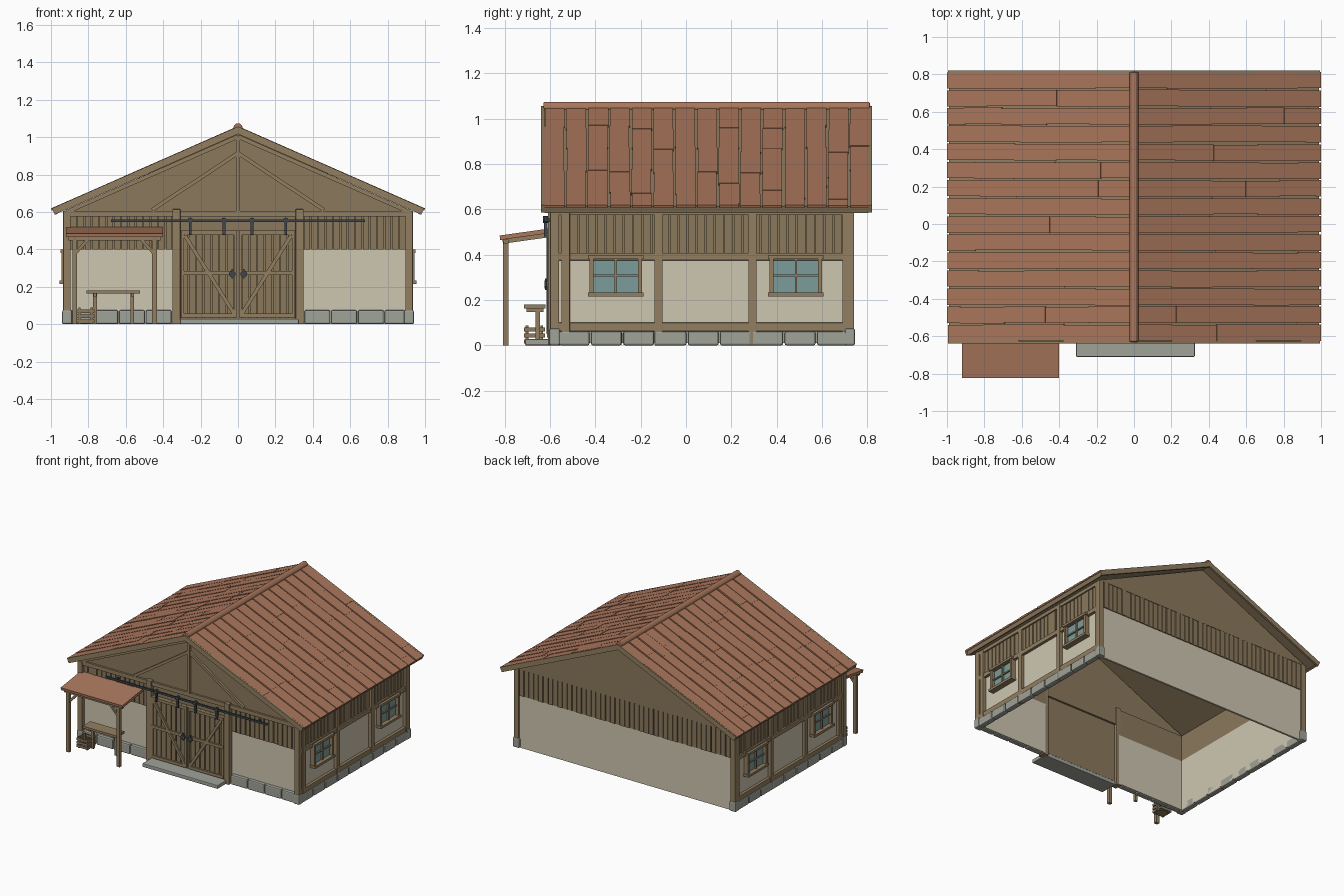
import bpy, bmesh, math, random
from mathutils import Vector, Matrix

random.seed(4)
cube = bpy.data.objects.get("Cube")
if cube:
    bpy.data.objects.remove(cube)


def material(name, rgb):
    lin = [(c / 255 / 12.92 if c < 11 else ((c / 255 + 0.055) / 1.055) ** 2.4) for c in rgb]
    m = bpy.data.materials.new(name)
    m.use_nodes = True
    m.diffuse_color = (*lin, 1)
    m.node_tree.nodes["Principled BSDF"].inputs["Base Color"].default_value = (*lin, 1)
    return m


TILE = material("clay tile", (170, 119, 92))
WOOD = material("timber", (146, 127, 97))
BOARD = material("weathered board", (139, 121, 92))
PLASTER = material("plaster", (206, 198, 176))
STONE = material("grey stone", (160, 163, 153))
GLASS = material("teal glass", (124, 156, 156))
METAL = material("dark iron", (62, 70, 76))


class Part:
    """Collects boxes and beams into one named mesh."""

    def __init__(self, name, mat, bevel=0):
        self.name, self.mat, self.bevel = name, mat, bevel
        self.bm = bmesh.new()

    def box(self, x0, x1, y0, y1, z0, z1, frame=Matrix()):
        size = Matrix.Diagonal((x1 - x0, y1 - y0, z1 - z0, 1))
        mid = Matrix.Translation(((x0 + x1) / 2, (y0 + y1) / 2, (z0 + z1) / 2))
        bmesh.ops.create_cube(self.bm, size=1, matrix=frame @ mid @ size)

    def beam(self, a, b, width, depth):
        # a bar from a to b lying in a wall that faces the y axis
        a, b = Vector(a), Vector(b)
        along = (b - a).normalized()
        side = along.cross(Vector((0, 1, 0))).normalized()
        out = side.cross(along)
        frame = Matrix((along, side, out)).transposed().to_4x4()
        frame.translation = (a + b) / 2
        h = (b - a).length / 2
        self.box(-h, h, -width / 2, width / 2, -depth / 2, depth / 2, frame)

    def prism(self, points, y0, y1):
        vs = [self.bm.verts.new((x, y0, z)) for x, z in points]
        face = self.bm.faces.new(vs)
        ext = bmesh.ops.extrude_face_region(self.bm, geom=[face])["geom"]
        moved = [v for v in ext if isinstance(v, bmesh.types.BMVert)]
        bmesh.ops.translate(self.bm, vec=(0, y1 - y0, 0), verts=moved)

    def rod(self, a, b, radius):
        a, b = Vector(a), Vector(b)
        turn = (b - a).to_track_quat("Z", "Y").to_matrix().to_4x4()
        bmesh.ops.create_cone(self.bm, cap_ends=True, segments=10, radius1=radius, radius2=radius,
                              depth=(b - a).length, matrix=Matrix.Translation((a + b) / 2) @ turn)

    def done(self):
        bmesh.ops.recalc_face_normals(self.bm, faces=self.bm.faces)
        mesh = bpy.data.meshes.new(self.name)
        self.bm.to_mesh(mesh)
        self.bm.free()
        mesh.materials.append(self.mat)
        ob = bpy.data.objects.new(self.name, mesh)
        bpy.context.collection.objects.link(ob)
        if self.bevel:
            mod = ob.modifiers.new("bevel", "BEVEL")
            mod.width, mod.segments = self.bevel, 2
        return ob


FRONT, BACK, SIDE = -0.57, 0.73, 0.91
RIDGE, SLOPE = 1.058, math.atan(0.44)
LENGTH = 1 / math.cos(SLOPE)


def roof_frame(s):
    # local x runs down the slope, local z points out of the roof
    c, n = math.cos(SLOPE), math.sin(SLOPE)
    return Matrix(((s * c, 0, s * n, 0), (0, 1, 0, 0), (-n, 0, c, RIDGE), (0, 0, 0, 1)))


# Roof: sheathing, edge boards, tile courses and ridge cap
sheath, rake = Part("roof_sheathing", WOOD), Part("roof_edge_boards", WOOD)
tiles, ridge = Part("roof_tiles", TILE), Part("ridge_cap", TILE, 0.006)
courses = 15
pitch = 1.446 / courses
for s in (-1, 1):
    f = roof_frame(s)
    sheath.box(0, LENGTH - 0.01, -0.625, 0.81, -0.03, -0.01, f)
    for y0 in (-0.64, 0.805):
        rake.box(0, LENGTH - 0.005, y0, y0 + 0.015, -0.038, -0.001, f)
    rake.box(LENGTH - 0.022, LENGTH - 0.008, -0.625, 0.805, -0.04, -0.01, f)
    for i in range(courses):
        y = -0.63 + i * pitch
        u = 0
        while u < LENGTH - 0.01:
            end = min(LENGTH, u + random.uniform(0.19, 0.27))
            j = random.uniform(-0.003, 0.003)
            tiles.box(u, end, y + 0.005 + j, y + pitch - 0.004 + j, -0.012, random.uniform(-0.002, 0.001), f)
            u = end
ridge.prism([(-0.024, 1.04), (-0.024, 1.058), (-0.01, 1.074), (0.01, 1.074), (0.024, 1.058), (0.024, 1.04)],
            -0.63, 0.812)
for p in (sheath, rake, tiles, ridge):
    p.done()

# Gables and the decorative truss
gable = Part("gables", BOARD)
outline = [(-0.93, 0.6), (0.93, 0.6), (0, RIDGE - 0.035)]
gable.prism(outline, FRONT - 0.01, FRONT + 0.005)
gable.prism(outline, BACK - 0.005, BACK + 0.01)
gable.done()
truss = Part("front_truss", WOOD)
truss.box(-0.011, 0.011, -0.6, FRONT, 0.6, 1.0)
truss.box(-0.935, 0.935, -0.595, FRONT, 0.575, 0.605)
for s in (-1, 1):
    truss.beam((0, -0.587, 0.915), (s * 0.46, -0.587, 0.61), 0.02, 0.02)
    truss.beam((0, -0.587, RIDGE - 0.055), (s * 0.92, -0.587, RIDGE - 0.055 - 0.92 * 0.44), 0.022, 0.02)
truss.done()

# Plaster walls, board bands, timber frame and foundation
plaster, boards = Part("plaster_walls", PLASTER), Part("wall_boards", BOARD)
frame, stones = Part("timber_frame", WOOD, 0.003), Part("foundation_stones", STONE, 0.008)


def board_row(a, b, place):
    n = round((b - a) / 0.04)
    w = (b - a) / n
    for k in range(n):
        place(a + k * w + 0.003, a + (k + 1) * w - 0.003, random.uniform(0, 0.004))


plaster.box(-SIDE, SIDE, BACK - 0.015, BACK, 0, 0.4)
boards.box(-SIDE, SIDE, BACK - 0.015, BACK, 0.4, 0.6)
board_row(-0.89, 0.89, lambda a, b, j: boards.box(a, b, BACK, BACK + 0.006 + j, 0.4, 0.6))
for s in (-1, 1):
    def span(part, x0, x1, *rest):
        part.box(min(s * x0, s * x1), max(s * x0, s * x1), *rest)
    # side wall
    span(plaster, SIDE - 0.015, SIDE, FRONT, BACK, 0.01, 0.4)
    span(boards, SIDE - 0.015, SIDE, FRONT, BACK, 0.4, 0.6)
    board_row(-0.515, 0.69, lambda a, b, j: span(boards, SIDE, SIDE + 0.008 + j, a, b, 0.4, 0.58))
    for y in (-0.55, -0.14, 0.275, 0.69):
        span(frame, SIDE - 0.01, SIDE + 0.024, y, y + 0.037, 0.0, 0.59)
    for z0, z1 in ((0.062, 0.1), (0.375, 0.408), (0.575, 0.603)):
        span(frame, SIDE - 0.01, SIDE + 0.021, FRONT, BACK, z0, z1)
    for k in range(9):
        y = -0.565 + k * 0.1425
        span(stones, SIDE - 0.015, SIDE + 0.027, y + 0.003, y + 0.139, 0, 0.062)
    # front wall
    span(plaster, 0.33, SIDE, FRONT, FRONT + 0.015, 0.01, 0.4)
    span(boards, 0.33, SIDE, FRONT, FRONT + 0.015, 0.4, 0.6)
    board_row(0.35, 0.9, lambda a, b, j: span(boards, a, b, FRONT - 0.008 - j, FRONT, 0.4, 0.578))
    for k in range(4):
        span(stones, 0.355 + k * 0.143, 0.493 + k * 0.143 - (0.03 if k == 3 else 0), -0.595, FRONT + 0.01, 0, 0.075)
    # corner and door posts
    for y0, y1 in ((-0.6, -0.56), (0.705, 0.742)):
        span(frame, 0.895, 0.935, y0, y1, 0.06, 0.6)
        span(stones, 0.887, 0.94, y0 - 0.004, y1 + 0.004, 0, 0.075)
    span(frame, 0.308, 0.35, -0.61, FRONT + 0.015, 0, 0.615)
boards.box(-0.31, 0.31, FRONT - 0.01, FRONT + 0.01, 0.48, 0.6)
for p in (plaster, boards, frame, stones):
    p.done()

# Windows
wframe, panes = Part("window_frames", WOOD), Part("window_panes", GLASS)
for s in (-1, 1):
    for yc in (-0.31, 0.485):
        def trim(part, out, y0, y1, z0, z1):
            xs = sorted((s * SIDE, s * (SIDE + out)))
            part.box(xs[0], xs[1], yc + y0, yc + y1, z0, z1)
        trim(panes, 0.012, -0.105, 0.105, 0.23, 0.385)
        for t in (-1, 1):
            trim(wframe, 0.034, t * 0.107 - 0.009, t * 0.107 + 0.009, 0.22, 0.39)
        trim(wframe, 0.04, -0.122, 0.122, 0.38, 0.398)
        trim(wframe, 0.044, -0.122, 0.122, 0.216, 0.234)
        trim(wframe, 0.024, -0.005, 0.005, 0.23, 0.385)
        trim(wframe, 0.022, -0.105, 0.105, 0.303, 0.313)
wframe.done()
panes.done()

# Sliding double doors with rail, hangers and ring handles
leaf, brace = Part("door_boards", BOARD), Part("door_braces", WOOD)
iron = Part("door_ironwork", METAL)
leaf.box(-0.308, 0.308, -0.59, -0.575, 0.03, 0.5)
board_row(-0.306, 0.306, lambda a, b, j: leaf.box(a, b, -0.6 - j, -0.588, 0.03, 0.5))
for s in (-1, 1):
    for z in (0.035, 0.262, 0.478):
        brace.box(min(s * 0.006, s * 0.305), max(s * 0.006, s * 0.305), -0.614, -0.595, z, z + 0.022)
    for x in (0.013, 0.298):
        brace.box(s * x - 0.008, s * x + 0.008, -0.612, -0.595, 0.035, 0.5)
    brace.beam((s * 0.285, -0.606, 0.475), (s * 0.02, -0.606, 0.055), 0.02, 0.018)
    for x in (0.075, 0.255):
        iron.box(s * x - 0.007, s * x + 0.007, -0.626, -0.612, 0.48, 0.56)
        iron.rod((s * x, -0.632, 0.555), (s * x, -0.61, 0.555), 0.015)
    iron.rod((s * 0.03, -0.624, 0.268), (s * 0.03, -0.61, 0.268), 0.018)
    iron.box(s * 0.03 - 0.006, s * 0.03 + 0.006, -0.622, -0.61, 0.245, 0.295)
    for x in (0.33, 0.6):
        iron.box(s * x - 0.006, s * x + 0.006, -0.62, FRONT, 0.545, 0.56)
iron.box(-0.68, 0.68, -0.624, -0.612, 0.546, 0.56)
for p in (leaf, brace, iron):
    p.done()

step = Part("door_step", STONE, 0.005)
step.box(-0.31, 0.325, -0.71, FRONT, 0, 0.028)
step.done()

# Lean-to porch
canopy, porch = Part("porch_roof", TILE), Part("porch_frame", WOOD)
tilt = Matrix.Translation((0, -0.82, 0.465)) @ Matrix.Rotation(math.atan(0.14), 4, "X")
canopy.box(-0.92, -0.4, 0, 0.25, 0, 0.02, tilt)
porch.box(-0.905, -0.415, -0.806, -0.784, 0.448, 0.468)
for x, d in ((-0.873, 1), (-0.447, -1)):
    porch.box(x - 0.013, x + 0.013, -0.807, -0.783, 0, 0.455)
    porch.box(x - 0.01, x + 0.01, 0.01, 0.24, -0.018, 0, tilt)
    porch.beam((x, -0.795, 0.375), (x + d * 0.07, -0.795, 0.452), 0.016, 0.016)
canopy.done()
porch.done()

# Bench and slatted crate
bench, crate = Part("bench", WOOD), Part("crate", BOARD)
bench.box(-0.81, -0.525, -0.715, -0.62, 0.163, 0.18)
for x in (-0.765, -0.565):
    bench.box(x - 0.01, x + 0.01, -0.665, -0.645, 0, 0.165)
    bench.box(x - 0.008, x + 0.008, -0.705, -0.63, 0.148, 0.164)
for z in (0.008, 0.034, 0.06):
    for y in (-0.715, -0.631):
        crate.box(-0.862, -0.768, y, y + 0.008, z, z + 0.018)
    for x in (-0.862, -0.776):
        crate.box(x, x + 0.008, -0.71, -0.63, z, z + 0.018)
for x in (-0.854, -0.788):
    for y in (-0.708, -0.643):
        crate.box(x, x + 0.012, y, y + 0.012, 0, 0.088)
crate.box(-0.855, -0.775, -0.708, -0.631, 0.004, 0.012)
bench.done()
crate.done()
